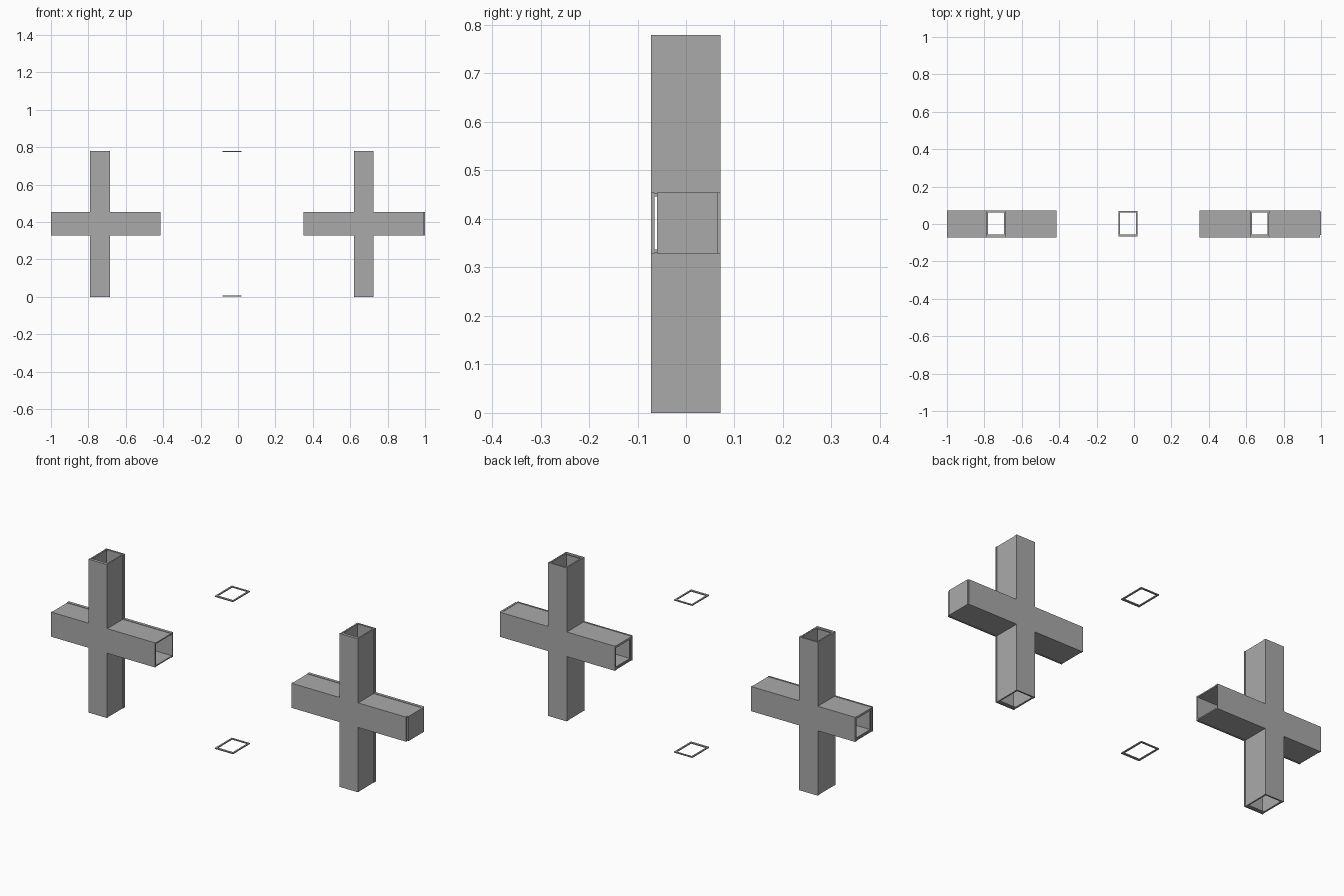
import bpy, bmesh

if "Cube" in bpy.data.objects:
    bpy.data.objects.remove(bpy.data.objects["Cube"])

grey = bpy.data.materials.new("plain grey")
grey.diffuse_color = (0.4, 0.4, 0.4, 1)
grey.use_nodes = True
grey.node_tree.nodes["Principled BSDF"].inputs["Base Color"].default_value = grey.diffuse_color

Z0, Z1 = 0.0, 0.779          # post bottom and top
A0, A1 = 0.329, 0.454        # arm bottom and top
YF, YB = -0.072, 0.071       # front and back
FRONT_IN, BACK_IN = -0.065, 0.066
T = 0.006                    # wall thickness


def finish(bm, name):
    bmesh.ops.recalc_face_normals(bm, faces=bm.faces)
    me = bpy.data.meshes.new(name)
    bm.to_mesh(me)
    bm.free()
    me.materials.append(grey)
    ob = bpy.data.objects.new(name, me)
    bpy.context.collection.objects.link(ob)
    return ob


def add_box(bm, x0, x1, y0, y1, z0, z1):
    vs = bmesh.ops.create_cube(bm, size=1)["verts"]
    for v in vs:
        v.co = ((x0 + x1) / 2 + v.co.x * (x1 - x0),
                (y0 + y1) / 2 + v.co.y * (y1 - y0),
                (z0 + z1) / 2 + v.co.z * (z1 - z0))


def cross_plate(name, xl, xr, p0, p1, y0, y1):
    """Cross-shaped plate extruded from y0 to y1."""
    outline = [(p0, Z0), (p1, Z0), (p1, A0), (xr, A0), (xr, A1), (p1, A1),
               (p1, Z1), (p0, Z1), (p0, A1), (xl, A1), (xl, A0), (p0, A0)]
    bm = bmesh.new()
    face = bm.faces.new([bm.verts.new((x, y0, z)) for x, z in outline])
    ext = bmesh.ops.extrude_face_region(bm, geom=[face])["geom"]
    bmesh.ops.translate(bm, vec=(0, y1 - y0, 0),
                        verts=[g for g in ext if isinstance(g, bmesh.types.BMVert)])
    bmesh.ops.recalc_face_normals(bm, faces=bm.faces)
    return finish(bm, name)


def cross_walls(name, xl, xr, p0, p1, y0, y1, inset):
    """Walls along the post and arm sides, leaving all four ends open."""
    bm = bmesh.new()
    for x in (p0 + inset, p1 - inset - T):
        add_box(bm, x, x + T, y0, y1, Z0, A0 + inset)
        add_box(bm, x, x + T, y0, y1, A1 - inset, Z1)
    for z in (A0 + inset, A1 - inset - T):
        add_box(bm, xl, p0 + inset + T, y0, y1, z, z + T)
        add_box(bm, p1 - inset - T, xr, y0, y1, z, z + T)
    return finish(bm, name)


def flat_frame(name, x0, x1, z):
    """Thin rectangular rim lying flat."""
    bm = bmesh.new()
    w, h = 0.008, 0.005
    add_box(bm, x0, x1, -0.066, -0.055, z, z + h)
    add_box(bm, x0, x1, 0.062, 0.07, z, z + h)
    add_box(bm, x0, x0 + w, -0.055, 0.062, z, z + h)
    add_box(bm, x1 - w, x1, -0.055, 0.062, z, z + h)
    return finish(bm, name)


def arm_frame(name, x):
    """Thin upright rim inside an arm end."""
    bm = bmesh.new()
    h = 0.004
    add_box(bm, x, x + h, -0.060, -0.052, A0 + 0.008, A1 - 0.008)
    add_box(bm, x, x + h, 0.058, BACK_IN, A0 + 0.008, A1 - 0.008)
    for z in (A0 + 0.006, A1 - 0.014):
        add_box(bm, x, x + h, -0.060, BACK_IN, z, z + 0.008)
    return finish(bm, name)


# the two hollow crosses
for side, xl, xr, p0, p1 in (("left", -1.0, -0.415, -0.79, -0.685),
                             ("right", 0.35, 0.995, 0.62, 0.725)):
    cross_plate(side + "_front_plate", xl, xr, p0, p1, YF, FRONT_IN)
    cross_plate(side + "_back_plate", xl, xr, p0, p1, BACK_IN, YB)
    cross_walls(side + "_back_lip", xl, xr, p0, p1, 0.056, BACK_IN, 0)
    cross_walls(side + "_side_walls", xl, xr, p0, p1, FRONT_IN, 0.056, 0.002)
    flat_frame(side + "_bottom_rim", p0 + 0.002, p1 - 0.002, Z0 + 0.001)
    flat_frame(side + "_top_rim", p0 + 0.002, p1 - 0.002, Z1 - 0.006)
    arm_frame(side + "_arm_rim", xl + 0.002)

# closed end of the right arm, leaving a slit behind the front plate
bm = bmesh.new()
add_box(bm, 0.99, 1.0, -0.060, BACK_IN, A0, A1)
finish(bm, "right_end_cap")

# loose rims in the middle
flat_frame("middle_bottom_rim", -0.084, 0.018, 0.002)
flat_frame("middle_top_rim", -0.084, 0.018, 0.774)
